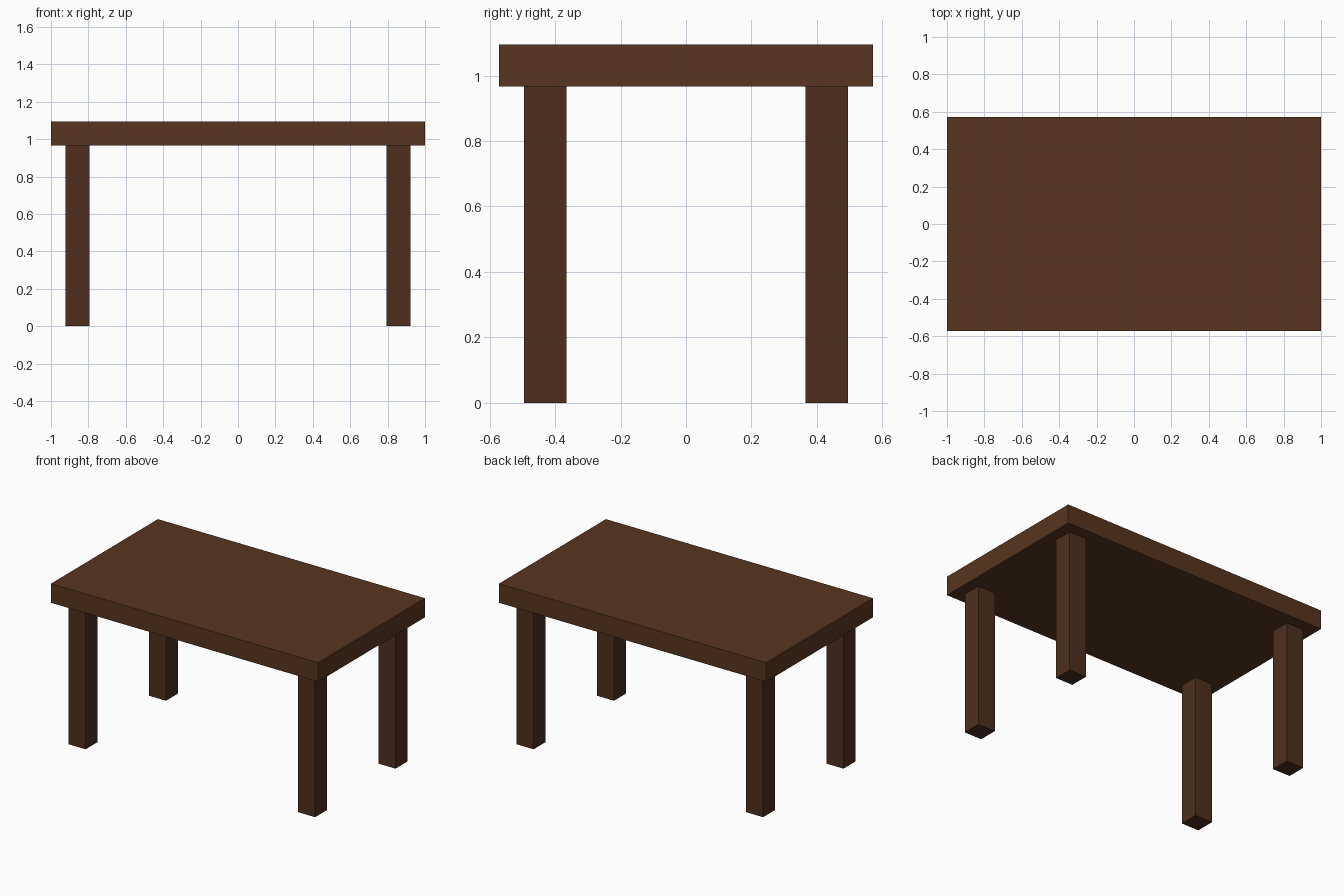
import bpy

if "Cube" in bpy.data.objects:
    bpy.data.objects.remove(bpy.data.objects["Cube"])


def material(name, rgb):
    m = bpy.data.materials.new(name)
    m.diffuse_color = (*rgb, 1)
    m.use_nodes = True
    m.node_tree.nodes["Principled BSDF"].inputs["Base Color"].default_value = m.diffuse_color
    return m


def box(name, center, size, mat):
    bpy.ops.mesh.primitive_cube_add(size=1, location=center)
    ob = bpy.context.object
    ob.name = name
    ob.scale = size
    bpy.ops.object.transform_apply(location=False, rotation=False, scale=True)
    ob.data.materials.append(mat)
    return ob


top_wood = material("top_wood", (0.098, 0.036, 0.014))
leg_wood = material("leg_wood", (0.076, 0.028, 0.013))

LEG_H, TOP_T, LEG_W = 0.966, 0.129, 0.129

# Table top slab
box("table_top", (0, 0, LEG_H + TOP_T / 2), (2.0, 1.143, TOP_T), top_wood)

# Four square legs, inset from the corners
for side, sx in (("left", -1), ("right", 1)):
    for end, sy in (("front", -1), ("back", 1)):
        box(f"{end}_{side}_leg", (sx * 0.859, sy * 0.43, LEG_H / 2),
            (LEG_W, LEG_W, LEG_H), leg_wood)
